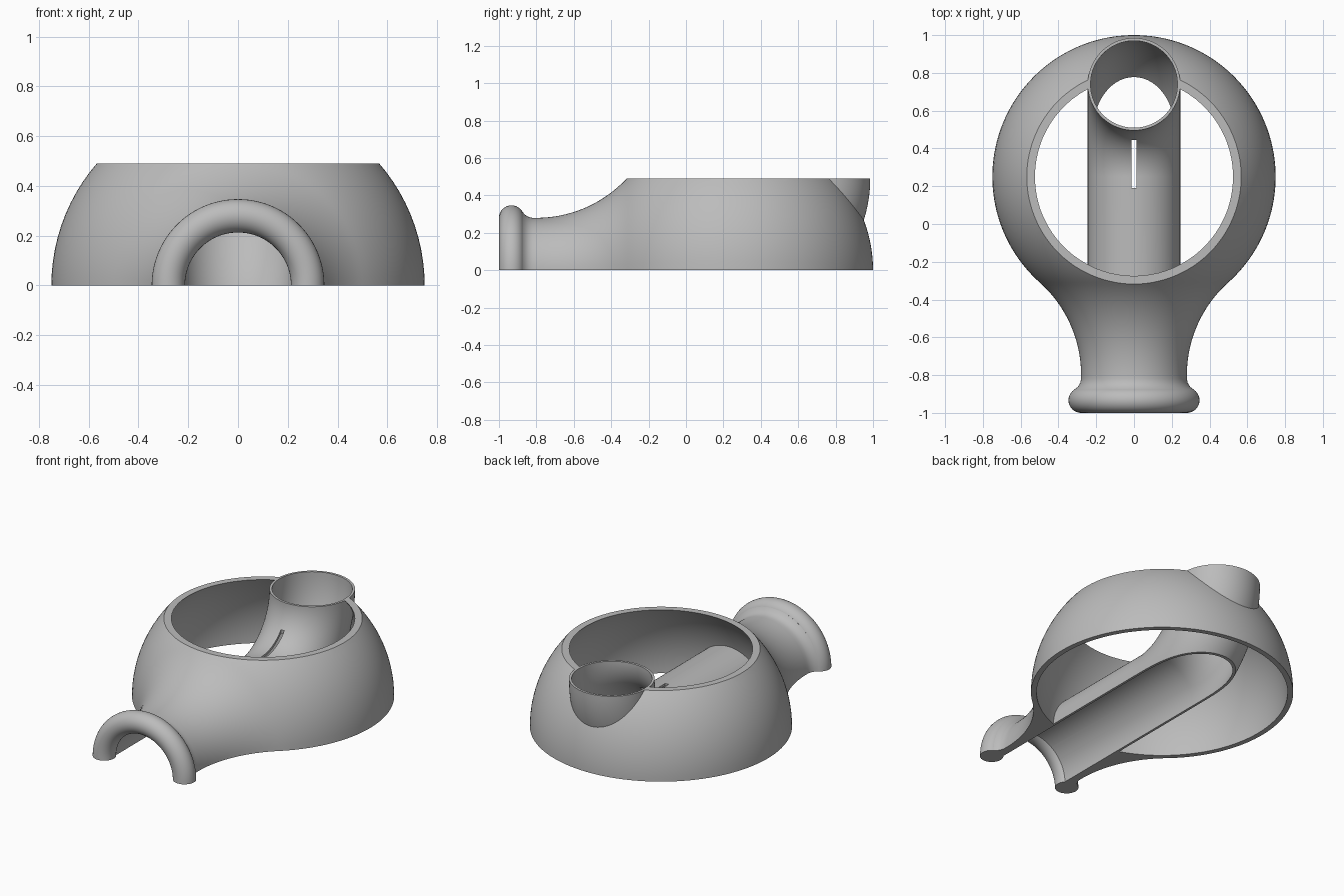
import bpy
import bmesh
from math import sin, cos, pi, atan2
from mathutils import Vector

default = bpy.data.objects.get("Cube")
if default:
    bpy.data.objects.remove(default, do_unlink=True)

SEGS = 96
DOME_Y = 0.25      # dome and elbow centre
TOP = 0.49         # height of the flat rim, also the elbow bend radius

grey = bpy.data.materials.new("plain grey")
grey.use_nodes = True
grey.diffuse_color = (0.5, 0.5, 0.5, 1)
grey.node_tree.nodes["Principled BSDF"].inputs["Base Color"].default_value = (0.5, 0.5, 0.5, 1)


def finish(name, bm):
    bmesh.ops.recalc_face_normals(bm, faces=bm.faces)
    mesh = bpy.data.meshes.new(name)
    bm.to_mesh(mesh)
    bm.free()
    mesh.materials.append(grey)
    obj = bpy.data.objects.new(name, mesh)
    bpy.context.collection.objects.link(obj)
    return obj


def loft(name, rings, closed=False):
    """Join circles given as (y, z, radius, tilt) into a solid."""
    bm = bmesh.new()
    loops = []
    for y, z, r, tilt in rings:
        up = Vector((0, -sin(tilt), cos(tilt)))
        side = Vector((1, 0, 0))
        loops.append([bm.verts.new(Vector((0, y, z)) + r * (cos(a) * side + sin(a) * up))
                      for a in (2 * pi * i / SEGS for i in range(SEGS))])
    pairs = list(zip(loops, loops[1:]))
    if closed:
        pairs.append((loops[-1], loops[0]))
    else:
        bm.faces.new(loops[0])
        bm.faces.new(loops[-1])
    for a, b in pairs:
        for i in range(SEGS):
            j = (i + 1) % SEGS
            bm.faces.new((a[i], a[j], b[j], b[i]))
    return finish(name, bm)


def box(name, low, high):
    bm = bmesh.new()
    bmesh.ops.create_cube(bm, size=1)
    for v in bm.verts:
        v.co = [(l + h) / 2 + c * (h - l) for l, h, c in zip(low, high, v.co)]
    return finish(name, bm)


def combine(target, tool, operation):
    mod = target.modifiers.new(operation, 'BOOLEAN')
    mod.operation = operation
    mod.solver = 'EXACT'
    mod.object = tool
    tool.hide_render = True
    bpy.context.view_layer.objects.active = target
    bpy.ops.object.modifier_apply(modifier=mod.name)
    bpy.data.objects.remove(tool, do_unlink=True)


def elbow_pipe(name, radius, start):
    """Straight run along y that bends a quarter turn upward."""
    rings = [(start, 0, radius, 0)]
    for i in range(41):
        t = pi / 2 * i / 40
        rings.append((DOME_Y + TOP * sin(t), TOP - TOP * cos(t), radius, t))
    rings.append((DOME_Y + TOP, TOP + 0.1, radius, pi / 2))
    return loft(name, rings)


def ball_rings(radius, start, end, steps):
    angles = [start + (end - start) * i / steps for i in range(steps + 1)]
    return [(DOME_Y - radius * cos(a), 0, radius * sin(a), 0) for a in angles]


# Outer body: neck, flared fillet and dome, turned about the y axis
NECK_Y, NECK_R, FLARE, DOME_R = -0.8, 0.28, 0.658, 0.75
flare_r = NECK_R + FLARE
join = atan2(flare_r, DOME_Y - NECK_Y)
profile = [(y, 0, r, 0) for y, r in
           ((-0.935, 0.28), (-0.875, 0.314), (-0.862, 0.297), (-0.84, 0.284), (-0.82, NECK_R))]
for i in range(24):
    t = (pi / 2 - join) * i / 24
    profile.append((NECK_Y + FLARE * sin(t), 0, flare_r - FLARE * cos(t), 0))
profile += ball_rings(DOME_R, join, pi - 0.004, 64)
body = loft("whistle_body", profile)

# Hollow dome with the inner pipe and its bore
combine(body, loft("dome_hollow", ball_rings(0.718, 0.004, pi - 0.004, 72)), 'DIFFERENCE')
combine(body, elbow_pipe("elbow_pipe", 0.245, -0.6), 'UNION')
combine(body, elbow_pipe("pipe_bore", 0.23, -1.1), 'DIFFERENCE')

# Rounded bead around the mouth
bead = [(-0.933 + 0.067 * cos(a), 0, 0.28 + 0.067 * sin(a), 0)
        for a in (2 * pi * i / 32 for i in range(32))]
combine(body, loft("mouth_bead", bead, closed=True), 'UNION')

# Narrow slot in the bend, then trim flat at the base and rim
combine(body, box("slot_cutter", (-0.012, 0.19, 0.02), (0.012, 0.445, 0.45)), 'DIFFERENCE')
combine(body, box("trim_slab", (-2, -2, 0), (2, 2, TOP)), 'INTERSECT')

bpy.ops.object.select_all(action='DESELECT')
body.select_set(True)
bpy.context.view_layer.objects.active = body
bpy.ops.object.shade_smooth_by_angle(angle=pi / 6)
